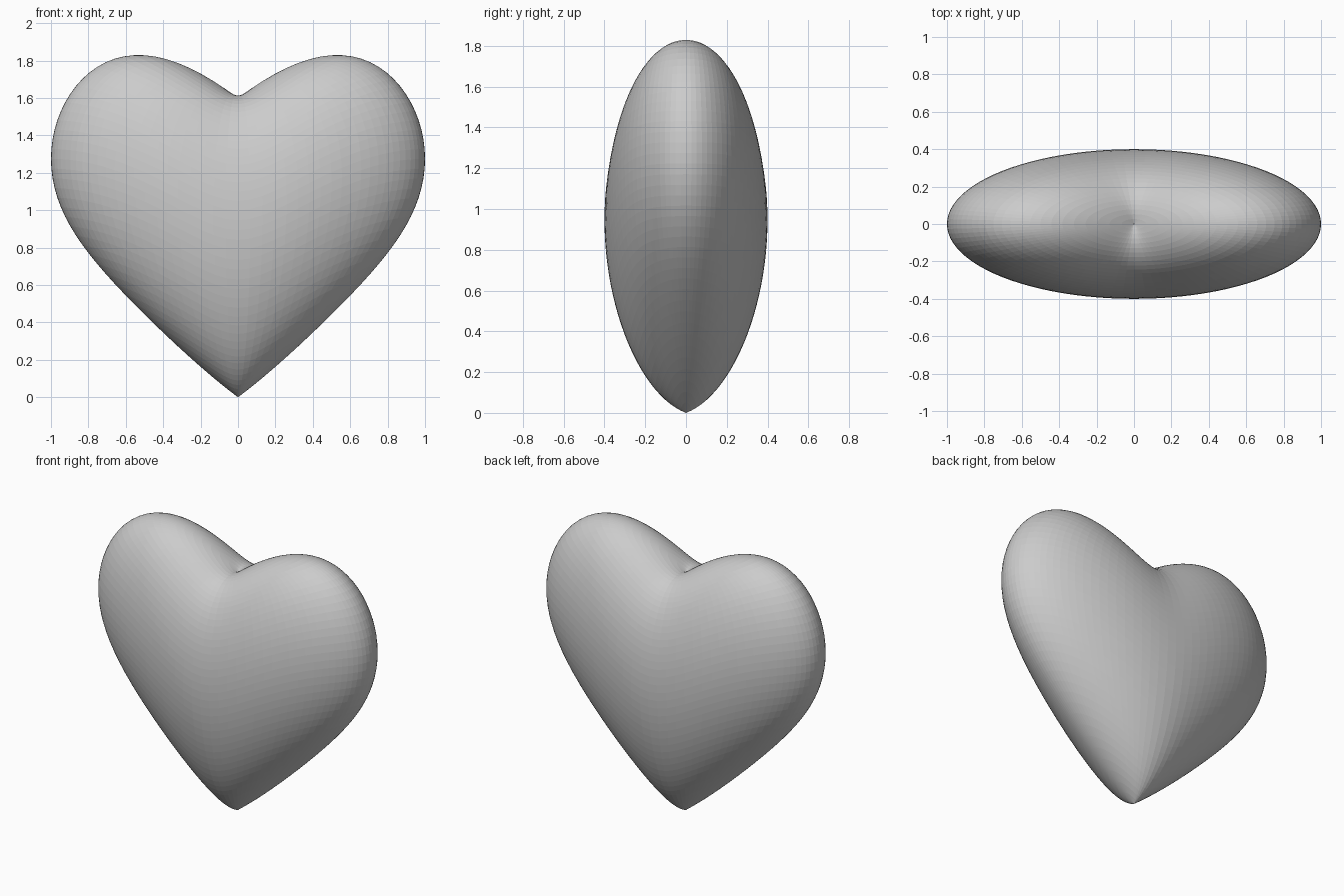
import bpy, bmesh, math

if "Cube" in bpy.data.objects:
    bpy.data.objects.remove(bpy.data.objects["Cube"])

HALF_H = 0.80    # half height of the ellipsoid before bending
LIFT = 0.475     # how far the sides are raised to form the lobes
DEPTH = 0.4

# Heart: a sphere flattened front to back, with its sides lifted into two lobes
bm = bmesh.new()
bmesh.ops.create_uvsphere(bm, u_segments=96, v_segments=48, radius=1)
for v in bm.verts:
    x, y, z = v.co
    y *= DEPTH
    r = min(1, math.hypot(x, 0.5 * y))
    v.co = (x, y, HALF_H * (1 + z) + LIFT * math.sin(math.pi / 2 * r))

mesh = bpy.data.meshes.new("heart")
bm.to_mesh(mesh)
bm.free()
heart = bpy.data.objects.new("heart", mesh)
bpy.context.collection.objects.link(heart)

grey = bpy.data.materials.new("grey")
grey.diffuse_color = (0.6, 0.6, 0.6, 1)
grey.use_nodes = True
grey.node_tree.nodes["Principled BSDF"].inputs["Base Color"].default_value = grey.diffuse_color
mesh.materials.append(grey)
